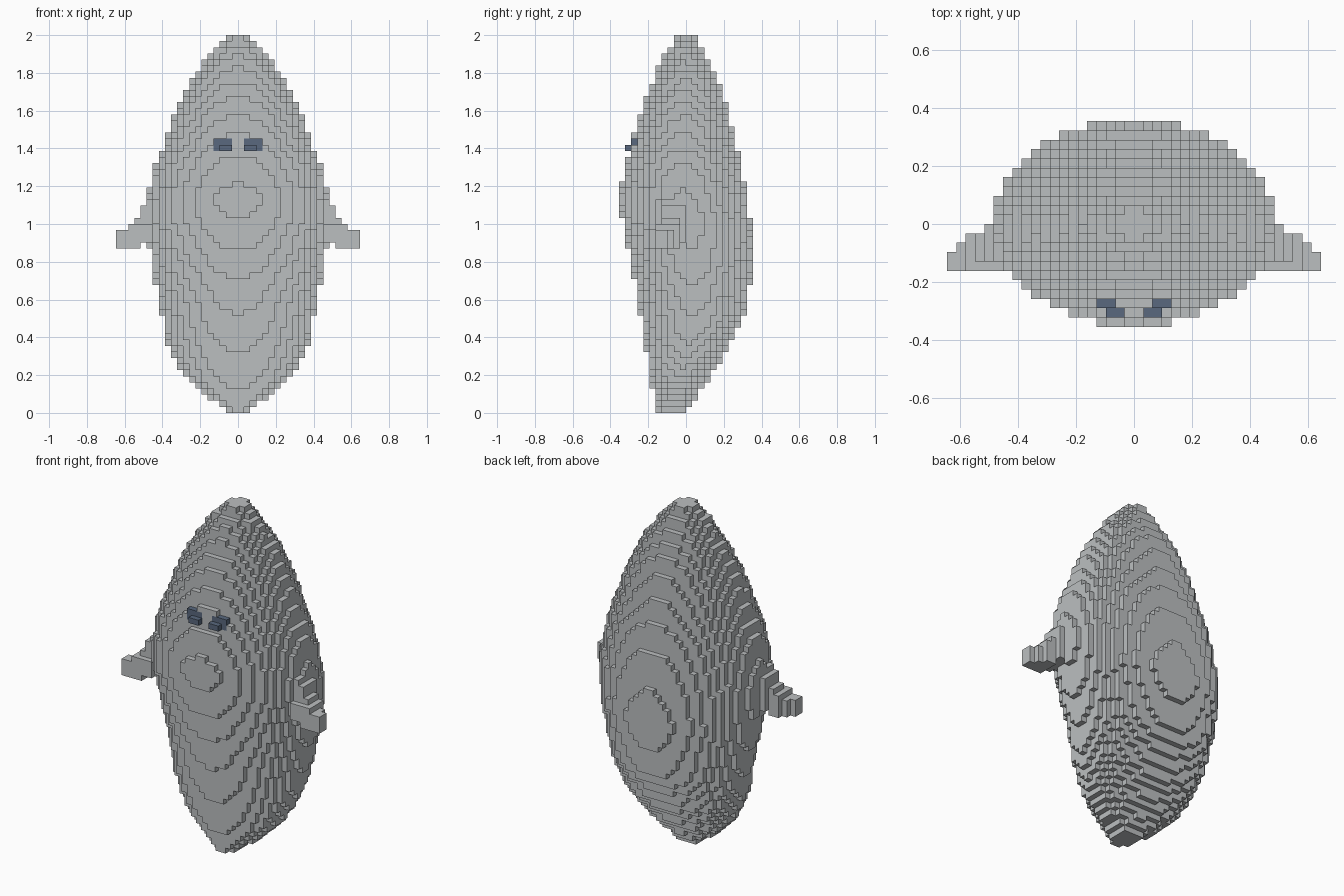
import bpy
import bmesh
from math import floor
from mathutils import Vector

CELL = 2 / 62          # edge of one block
LAYERS = 62

if "Cube" in bpy.data.objects:
    bpy.data.objects.remove(bpy.data.objects["Cube"], do_unlink=True)


def make_material(name, rgb):
    mat = bpy.data.materials.new(name)
    mat.use_nodes = True
    mat.diffuse_color = (*rgb, 1)
    mat.node_tree.nodes["Principled BSDF"].inputs["Base Color"].default_value = (*rgb, 1)
    return mat


grey = make_material("pale grey", (0.50, 0.52, 0.53))
slate = make_material("slate blue", (0.10, 0.14, 0.21))

# Outline profiles: (height, distance)
HALF_WIDTH = [(0, .05), (.05, .11), (.1, .19), (.15, .24), (.2, .28), (.25, .315),
              (.32, .355), (.42, .387), (.6, .42), (.76, .452), (1.02, .49),
              (1.27, .455), (1.35, .425), (1.43, .39), (1.52, .36), (1.61, .325),
              (1.68, .29), (1.74, .258), (1.79, .226), (1.835, .194), (1.88, .161),
              (1.92, .129), (1.955, .097), (2, .055)]
FRONT = [(0, -.16), (.07, -.17), (.21, -.194), (.42, -.226), (.63, -.258), (.78, -.29),
         (.93, -.323), (1.13, -.355), (1.3, -.323), (1.43, -.29), (1.53, -.258),
         (1.63, -.226), (1.71, -.194), (1.79, -.161), (1.86, -.129), (1.92, -.097),
         (2, -.055)]
BACK = [(0, 0), (.05, .03), (.13, .09), (.22, .145), (.31, .21), (.4, .25),
        (.48, .3), (.56, .323), (.84, .36), (1.16, .323), (1.32, .29), (1.45, .258),
        (1.58, .226), (1.7, .194), (1.78, .161), (1.84, .129), (1.91, .097), (2, .055)]


def sample(profile, z):
    for (z0, v0), (z1, v1) in zip(profile, profile[1:]):
        if z <= z1:
            return v0 + (v1 - v0) * (z - z0) / (z1 - z0)
    return profile[-1][1]


# Body: an oval of blocks on every layer
body = set()
for k in range(LAYERS):
    z = (k + .5) * CELL
    w, f, b = (sample(p, z) for p in (HALF_WIDTH, FRONT, BACK))
    mid, depth = (f + b) / 2, (b - f) / 2
    for i in range(-16, 16):
        for j in range(-12, 12):
            x, y = (i + .5) * CELL, (j + .5) * CELL
            if (x / w) ** 2 + ((y - mid) / depth) ** 2 < 1:
                body.add((i, j, k))


def mirrored(cells):
    return {(-1 - i, j, k) for i, j, k in cells}


# Fin: stepped columns that shrink forward and down toward the tip
left_fin = set()
for i, back_end, bottom, top in [(14, 1, 28, 35), (15, 0, 28, 34), (16, -1, 27, 32),
                                 (17, -1, 27, 31), (18, -2, 27, 30), (19, -3, 27, 30)]:
    for k in range(bottom, top):
        front = -4 if k > 30 else -5
        left_fin |= {(i, j, k) for j in range(front, back_end)}
left_fin -= body

# Eye: a strip of blocks with a lower ledge
left_eye = {(i, -9, k) for i in (1, 2, 3) for k in (43, 44)}
left_eye |= {(i, -10, 43) for i in (1, 2)}

parts = {
    "left_eye": (left_eye, slate),
    "right_eye": (mirrored(left_eye), slate),
    "left_fin": (left_fin, grey),
    "right_fin": (mirrored(left_fin), grey),
}
for cells, _ in parts.values():
    body -= cells
parts["body"] = (body, grey)
solid = set().union(*(cells for cells, _ in parts.values()))


def build_blocks(name, cells, mat):
    """Make the outer skin of a set of blocks."""
    bm = bmesh.new()
    verts = {}

    def corner(p):
        if p not in verts:
            verts[p] = bm.verts.new(Vector(p) * CELL)
        return verts[p]

    for cell in cells:
        for axis in range(3):
            for side in (0, 1):
                near = list(cell)
                near[axis] += 2 * side - 1
                if tuple(near) in solid:
                    continue
                u, v = (axis + 1) % 3, (axis + 2) % 3
                loop = []
                for du, dv in ((0, 0), (1, 0), (1, 1), (0, 1)):
                    p = list(cell)
                    p[axis] += side
                    p[u] += du
                    p[v] += dv
                    loop.append(corner(tuple(p)))
                bm.faces.new(loop if side else loop[::-1])
    mesh = bpy.data.meshes.new(name)
    bm.to_mesh(mesh)
    bm.free()
    mesh.materials.append(mat)
    obj = bpy.data.objects.new(name, mesh)
    bpy.context.collection.objects.link(obj)


for name, (cells, mat) in parts.items():
    build_blocks(name, cells, mat)
